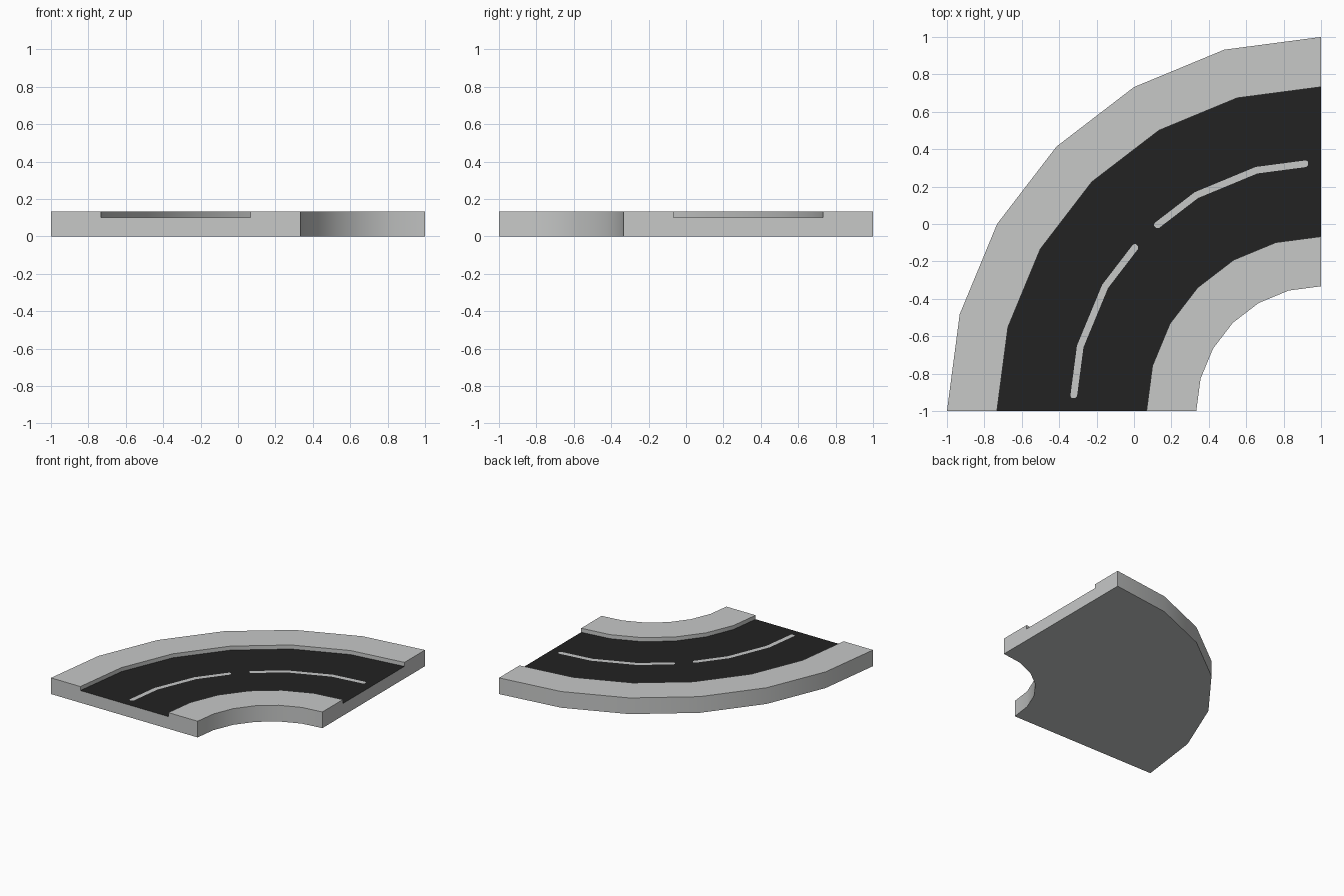
import bpy
import math

if "Cube" in bpy.data.objects:
    bpy.data.objects.remove(bpy.data.objects["Cube"])

CENTRE = (1.0, -1.0)   # centre of the bend
STEPS = 6              # segments in the quarter turn
ROAD_Z = 0.10
TOP_Z = 0.133


def material(name, rgb):
    m = bpy.data.materials.new(name)
    m.diffuse_color = (*rgb, 1)
    m.use_nodes = True
    m.node_tree.nodes["Principled BSDF"].inputs["Base Color"].default_value = m.diffuse_color
    return m


concrete = material("light_concrete", (0.57, 0.58, 0.575))
asphalt = material("dark_asphalt", (0.016, 0.016, 0.016))


def arc_point(r, t, z):
    """Point on the faceted arc; t counts segments and may be fractional."""
    i = min(int(t), STEPS - 1)
    f = t - i
    a, b = (math.pi - math.pi / 2 * k / STEPS for k in (i, i + 1))
    return (CENTRE[0] + r * ((1 - f) * math.cos(a) + f * math.cos(b)),
            CENTRE[1] + r * ((1 - f) * math.sin(a) + f * math.sin(b)), z)


def make_object(name, verts, faces, mats):
    me = bpy.data.meshes.new(name)
    me.from_pydata(verts, [], faces)
    for m in mats:
        me.materials.append(m)
    ob = bpy.data.objects.new(name, me)
    bpy.context.collection.objects.link(ob)
    return ob


# Road slab with raised kerbs: one cross-section swept round the bend
profile = [(0.667, 0), (0.667, TOP_Z), (0.933, TOP_Z), (0.933, ROAD_Z),
           (1.733, ROAD_Z), (1.733, TOP_Z), (2.0, TOP_Z), (2.0, 0)]
n = len(profile)
verts = [arc_point(r, t, z) for t in range(STEPS + 1) for r, z in profile]
faces = [(s * n + j, s * n + n + j, s * n + n + (j + 1) % n, s * n + (j + 1) % n)
         for s in range(STEPS) for j in range(n)]
faces += [tuple(range(n)), tuple(reversed(range(STEPS * n, STEPS * n + n)))]
slab = make_object("road_slab_with_kerbs", verts, faces, [concrete, asphalt])

# Asphalt on the sunken level faces
for p in slab.data.polygons:
    if abs(p.normal.z) > 0.9 and abs(p.center.z - ROAD_Z) < 0.005:
        p.material_index = 1

bpy.context.view_layer.objects.active = slab
slab.select_set(True)
bpy.ops.object.shade_smooth_by_angle(angle=math.radians(30))

# Two painted centre dashes with softened ends
for k, start in enumerate((0.2, 3.2)):
    end = start + 2.6
    bends = [t for t in range(STEPS + 1) if start < t < end]
    sections = ([(start, 0.009), (start + 0.03, 0.018)] + [(t, 0.018) for t in bends]
                + [(end - 0.03, 0.018), (end, 0.009)])
    verts = [arc_point(1.333 + side * w, t, ROAD_Z + 0.002)
             for t, w in sections for side in (-1, 1)]
    faces = [(2 * i, 2 * i + 2, 2 * i + 3, 2 * i + 1)
             for i in range(len(sections) - 1)]
    dash = make_object(f"centre_dash_{k + 1}", verts, faces, [concrete])
    if dash.data.polygons[0].normal.z < 0:
        dash.data.flip_normals()

# Consistent outward normals on the slab
import bmesh
bm = bmesh.new()
bm.from_mesh(slab.data)
bmesh.ops.recalc_face_normals(bm, faces=bm.faces)
bm.to_mesh(slab.data)
bm.free()
